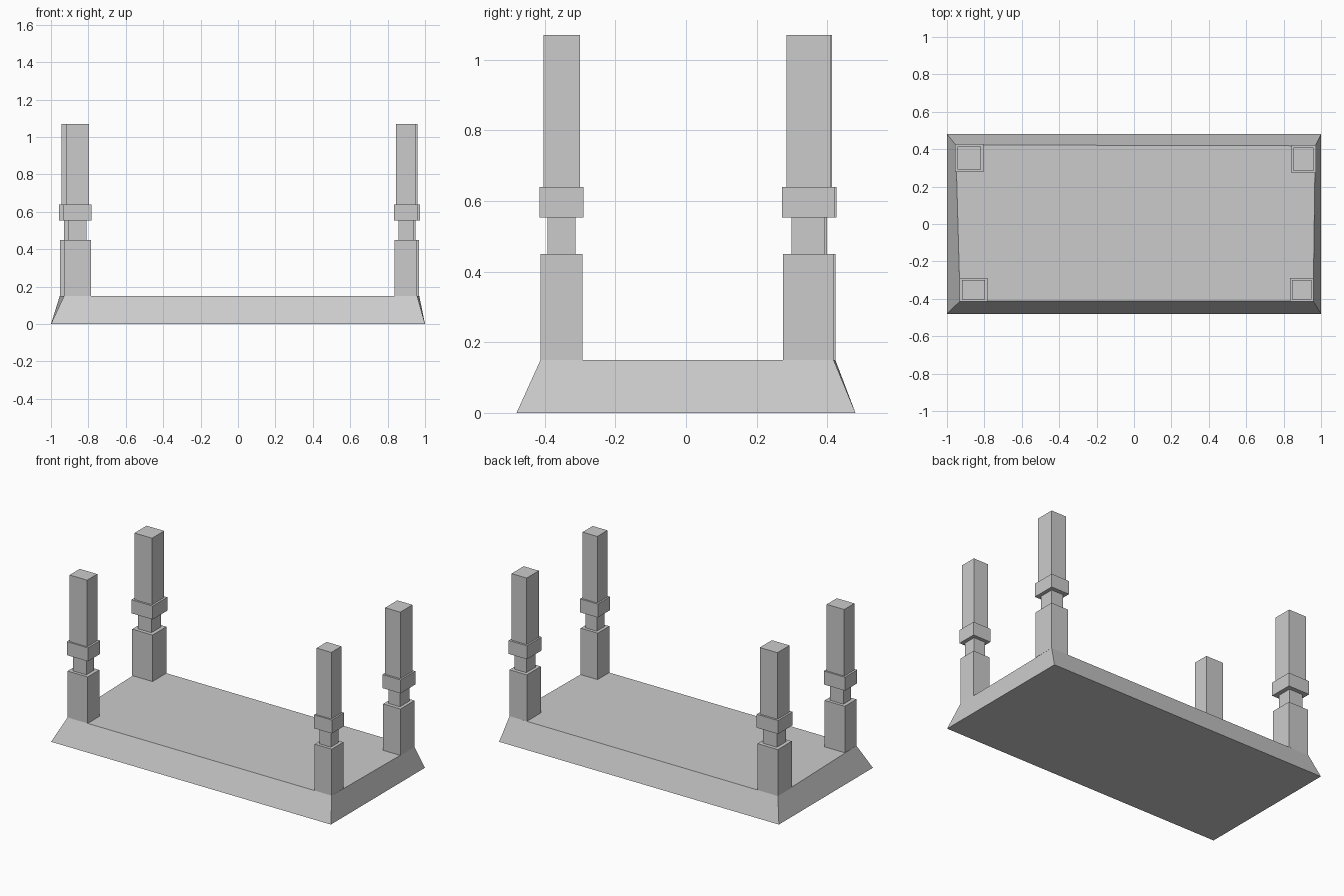
import bpy, bmesh

if "Cube" in bpy.data.objects:
    bpy.data.objects.remove(bpy.data.objects["Cube"])


def loft(name, rings):
    """Solid through a stack of four-cornered rings, capped at both ends."""
    bm = bmesh.new()
    loops = [[bm.verts.new(p) for p in ring] for ring in rings]
    for a, b in zip(loops, loops[1:]):
        for i in range(4):
            j = (i + 1) % 4
            bm.faces.new((a[i], a[j], b[j], b[i]))
    bm.faces.new(loops[0][::-1])
    bm.faces.new(loops[-1])
    bmesh.ops.recalc_face_normals(bm, faces=bm.faces)
    mesh = bpy.data.meshes.new(name)
    bm.to_mesh(mesh)
    bm.free()
    obj = bpy.data.objects.new(name, mesh)
    bpy.context.collection.objects.link(obj)
    return obj


BASE_TOP = 0.15

# Leg footprints on the slab: x range, y range
legs = {
    "front_left_leg": (-0.93, -0.786, -0.412, -0.293),
    "front_right_leg": (0.837, 0.958, -0.412, -0.293),
    "back_right_leg": (0.845, 0.969, 0.275, 0.418),
    "back_left_leg": (-0.953, -0.808, 0.281, 0.423),
}

# Leg profile: footprint scale and height (foot, neck, collar, shaft)
profile = [(1, BASE_TOP), (1, 0.45), (0.67, 0.45), (0.67, 0.553),
           (1.05, 0.553), (1.05, 0.64), (0.87, 0.64), (0.87, 1.07)]

# Tapered slab, its upper corners flush with the outer leg corners
bottom = [(-1, -0.48, 0), (1, -0.48, 0), (1, 0.48, 0), (-1, 0.48, 0)]
top = [(x0 if x0 < 0 else x1, y0 if y0 < 0 else y1, BASE_TOP)
       for x0, x1, y0, y1 in legs.values()]
loft("base_slab", [bottom, top])

# Four stepped legs
for name, (x0, x1, y0, y1) in legs.items():
    cx, cy = (x0 + x1) / 2, (y0 + y1) / 2
    hx, hy = (x1 - x0) / 2, (y1 - y0) / 2
    loft(name, [[(cx + sx * hx * s, cy + sy * hy * s, z)
                 for sx, sy in ((-1, -1), (1, -1), (1, 1), (-1, 1))]
                for s, z in profile])
